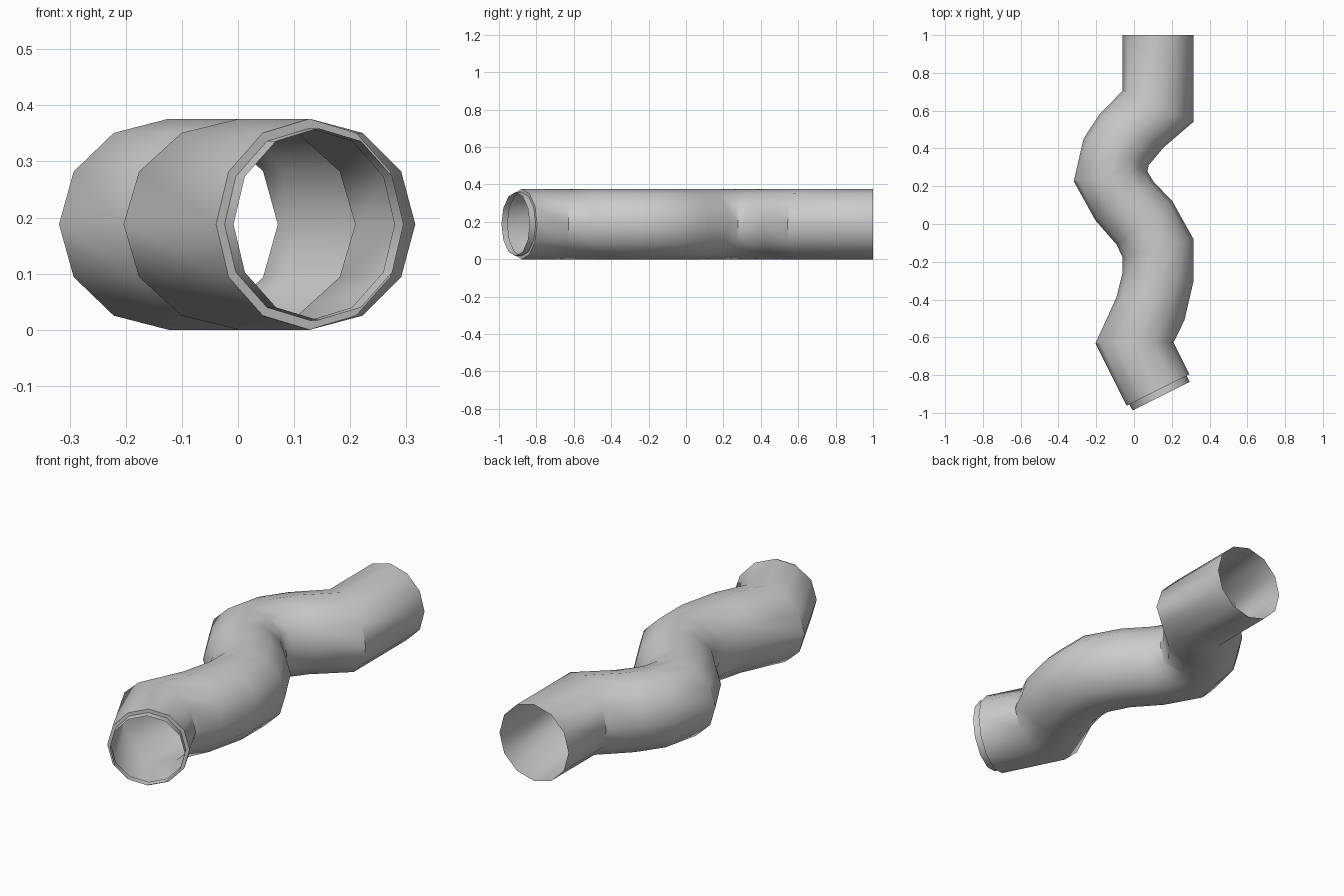
import bpy, bmesh, math
from mathutils import Vector

if "Cube" in bpy.data.objects:
    bpy.data.objects.remove(bpy.data.objects["Cube"])

SIDES = 12
RZ = 0.188

# Mitred joints along the pipe: left point and right point seen from above
joints = [
    ((-.06, 1.0), (.316, 1.0)),
    ((-.06, .706), (.316, .542)),
    ((-.183, .58), (.156, .405)),
    ((-.267, .452), (.077, .31)),
    ((-.319, .226), (.071, .278)),
    ((-.204, .019), (.103, .225)),
    ((-.093, -.108), (.204, .119)),
    ((-.06, -.177), (.316, -.082)),
    ((-.06, -.257), (.316, -.299)),
    ((-.093, -.389), (.267, -.51)),
    ((-.204, -.632), (.209, -.627)),
    ((-.039, -.962), (.294, -.796)),
]

bm = bmesh.new()


def ring(centre, half, rz):
    """Elliptical ring spanned by a horizontal half-axis and a height radius."""
    return [bm.verts.new(centre + half * math.cos(a) + Vector((0, 0, rz * math.sin(a))))
            for a in (2 * math.pi * i / SIDES for i in range(SIDES))]


rings = []
for l, r in joints:
    left, right = Vector((*l, RZ)), Vector((*r, RZ))
    centre, half = (left + right) / 2, (right - left) / 2
    rings.append(ring(centre, half, RZ))

# Stepped-in coupling lip at the front end
forward = Vector((half.y, -half.x, 0)).normalized()
if forward.y > 0:
    forward.negate()
for step in (0, 0.036):
    rings.append(ring(centre + forward * step, half * 0.91, RZ * 0.91))

# Open-ended skin between neighbouring rings
for a, b in zip(rings, rings[1:]):
    for i in range(SIDES):
        j = (i + 1) % SIDES
        bm.faces.new((a[i], a[j], b[j], b[i]))
bmesh.ops.recalc_face_normals(bm, faces=bm.faces)
bm.faces.ensure_lookup_table()
if bm.faces[2].normal.z < 0:
    bmesh.ops.reverse_faces(bm, faces=bm.faces)

mesh = bpy.data.meshes.new("bent_pipe")
bm.to_mesh(mesh)
bm.free()
pipe = bpy.data.objects.new("bent_pipe", mesh)
bpy.context.collection.objects.link(pipe)
bpy.context.view_layer.objects.active = pipe
pipe.select_set(True)
bpy.ops.object.shade_smooth_by_angle(angle=math.radians(40))
